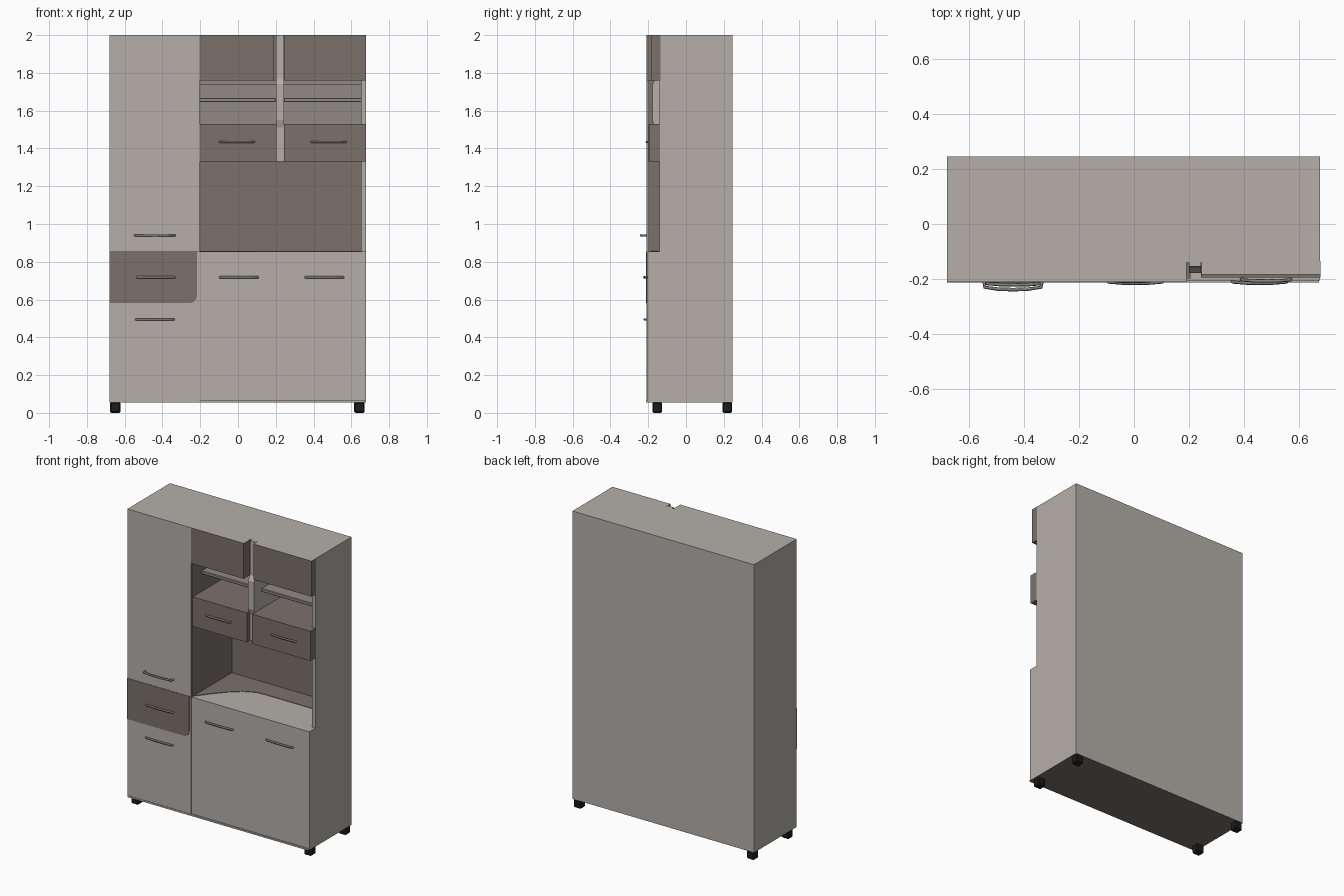
import bpy, bmesh, math
from mathutils import Vector

if "Cube" in bpy.data.objects:
    bpy.data.objects.remove(bpy.data.objects["Cube"])


def mat(name, rgb):
    m = bpy.data.materials.new(name)
    m.diffuse_color = (*rgb, 1)
    m.use_nodes = True
    m.node_tree.nodes["Principled BSDF"].inputs["Base Color"].default_value = m.diffuse_color
    return m


BODY = mat("warm light grey", (0.46, 0.43, 0.40))
DARK = mat("dark taupe", (0.195, 0.165, 0.148))
MID = mat("mid taupe", (0.28, 0.255, 0.235))
METAL = mat("handle grey", (0.24, 0.225, 0.21))
BLACK = mat("black foot", (0.012, 0.012, 0.012))


def finish(name, bm, mats):
    bmesh.ops.recalc_face_normals(bm, faces=bm.faces)
    me = bpy.data.meshes.new(name)
    bm.to_mesh(me)
    bm.free()
    for m in mats:
        me.materials.append(m)
    ob = bpy.data.objects.new(name, me)
    bpy.context.collection.objects.link(ob)
    return ob


def box(name, x, y, z, m, up=None, down=None, bevel=0):
    """Box from ranges; up/down optionally recolour the top/bottom face."""
    bm = bmesh.new()
    bmesh.ops.create_cube(bm, size=1)
    for v in bm.verts:
        v.co = Vector([(r[0] + r[1]) / 2 + c * (r[1] - r[0])
                       for r, c in zip((x, y, z), v.co)])
    if bevel:
        bmesh.ops.bevel(bm, geom=bm.edges[:], offset=bevel, segments=1, affect='EDGES')
    bm.normal_update()
    for f in bm.faces:
        if up and f.normal.z > 0.9:
            f.material_index = 1
        if down and f.normal.z < -0.9:
            f.material_index = 2
    return finish(name, bm, [m, up or m, down or m])


def plate(name, pts, direction, m):
    """Flat outline extruded by a vector."""
    bm = bmesh.new()
    f = bm.faces.new([bm.verts.new(p) for p in pts])
    r = bmesh.ops.extrude_face_region(bm, geom=[f])
    vs = [g for g in r["geom"] if isinstance(g, bmesh.types.BMVert)]
    bmesh.ops.translate(bm, verts=vs, vec=direction)
    return finish(name, bm, [m])


L, S, R, BACK = -0.68, -0.205, 0.677, 0.245

# Carcass
box("left_column", (L, S), (-0.21, BACK), (0.055, 2.0), BODY, down=DARK)
box("base_cabinet", (S, R), (-0.205, BACK), (0.055, 0.855), BODY, down=DARK)
box("back_panel", (S, R), (0.225, BACK), (0.855, 2.0), BODY)
box("right_panel", (0.655, R), (-0.14, 0.225), (0.855, 2.0), BODY)
box("plinth_lip", (L + 0.005, R - 0.005), (-0.213, -0.20), (0.055, 0.066), BODY, down=DARK)

# Niche linings
box("niche_back", (S, 0.655), (0.22, 0.225), (0.855, 1.33), DARK)
box("niche_left_wall", (S, S + 0.005), (-0.205, 0.22), (0.855, 1.76), DARK)
box("niche_right_wall", (0.651, 0.655), (-0.138, 0.22), (0.855, 1.76), DARK)
box("shelf_back", (S, 0.655), (0.215, 0.225), (1.53, 1.76), MID)

# Darker rear part of the counter, sweeping forward at the left
edge = [(S + 0.86 * t, -0.195 + 0.275 * math.sin(min(1, t * 2.6) * math.pi / 2))
        for t in [i / 12 for i in range(13)]]
plate("counter_rear", [(x, y, 0.855) for x, y in edge] +
      [(0.655, 0.22, 0.855), (S, 0.22, 0.855)], (0, 0, 0.003), DARK)

# Upper doors with their boxes
box("upper_left_door", (S, 0.19), (-0.21, 0.225), (1.76, 2.0), DARK, up=BODY)
box("upper_right_door", (0.245, R + 0.001), (-0.183, -0.135), (1.76, 2.0), DARK, up=BODY)
box("upper_right_box", (0.19, 0.655), (-0.14, 0.225), (1.76, 2.0), DARK, up=BODY)

# Small drawers under the shelves
box("drawer_case", (S, 0.655), (-0.14, 0.225), (1.33, 1.53), DARK)
box("small_drawer_left", (S, 0.205), (-0.198, -0.138), (1.33, 1.53), DARK)
box("small_drawer_right", (0.243, R + 0.001), (-0.195, -0.138), (1.33, 1.53), DARK)

# Light upright between the two halves, with a fuller middle
prof = [(-0.155, 2.0), (-0.16, 1.77), (-0.178, 1.74), (-0.178, 1.55),
        (-0.165, 1.51), (-0.165, 1.332), (0.215, 1.332), (0.215, 2.0)]
plate("centre_upright", [(0.2, y, z) for y, z in prof], (0.043, 0, 0), BODY)

# Open shelves and top lips
for side, (a, b) in {"left": (S, 0.2), "right": (0.243, 0.655)}.items():
    box("shelf_" + side, (a, b), (-0.10, 0.22), (1.645, 1.668), MID, bevel=0.004)
    box("shelf_lip_" + side, (a, b), (-0.10, -0.08), (1.738, 1.76), MID)

# Dark drawer front with one rounded lower corner
x1, z0, r = -0.217, 0.582, 0.04
arc = [(x1 - r + r * math.cos(a), z0 + r - r * math.sin(a))
       for a in [i * math.pi / 12 for i in range(7)]]
plate("dark_drawer_front", [(x, -0.209, z) for x, z in
      [(L, 0.855), (x1, 0.855)] + arc + [(L, z0)]], (0, -0.004, 0), DARK)

# Thin shadow joints
box("joint_left", (L, S), (-0.2125, -0.205), (0.853, 0.858), DARK)


# Handles: bowed bar on two short legs
def handle(name, x, z, half, y, depth):
    cu = bpy.data.curves.new(name, 'CURVE')
    cu.dimensions = '3D'
    cu.bevel_depth = 0.0065
    cu.bevel_resolution = 1
    cu.use_fill_caps = True
    pts = [(-1, 0), (-0.97, 0.7), (-0.5, 0.95), (0, 1), (0.5, 0.95), (0.97, 0.7), (1, 0)]
    sp = cu.splines.new('POLY')
    sp.points.add(len(pts) - 1)
    for p, (u, v) in zip(sp.points, pts):
        p.co = (x + u * half, y - v * depth, z, 1)
    tmp = bpy.data.objects.new(name + "_path", cu)
    bpy.context.collection.objects.link(tmp)
    me = bpy.data.meshes.new_from_object(tmp.evaluated_get(bpy.context.evaluated_depsgraph_get()))
    bpy.data.objects.remove(tmp)
    me.materials.clear()
    me.materials.append(METAL)
    ob = bpy.data.objects.new(name, me)
    bpy.context.collection.objects.link(ob)


handle("tall_door_handle", -0.44, 0.94, 0.105, -0.21, 0.0285)
for i, (x, z, half, y) in enumerate([
        (-0.435, 0.718, 0.1, -0.209), (-0.44, 0.495, 0.1, -0.207),
        (0.005, 0.718, 0.1, -0.203), (0.457, 0.718, 0.1, -0.203),
        (-0.005, 1.435, 0.09, -0.196), (0.48, 1.435, 0.09, -0.195)]):
    handle(f"handle_{i + 1}", x, z, half, y, 0.012)

# Feet
for fx in (-0.65, 0.643):
    for fy, tag in ((-0.152, "front"), (0.218, "rear")):
        box(f"{tag}_foot_{'left' if fx < 0 else 'right'}", (fx - 0.028, fx + 0.028),
            (fy - 0.026, fy + 0.026), (0, 0.058), BLACK, bevel=0.007)
